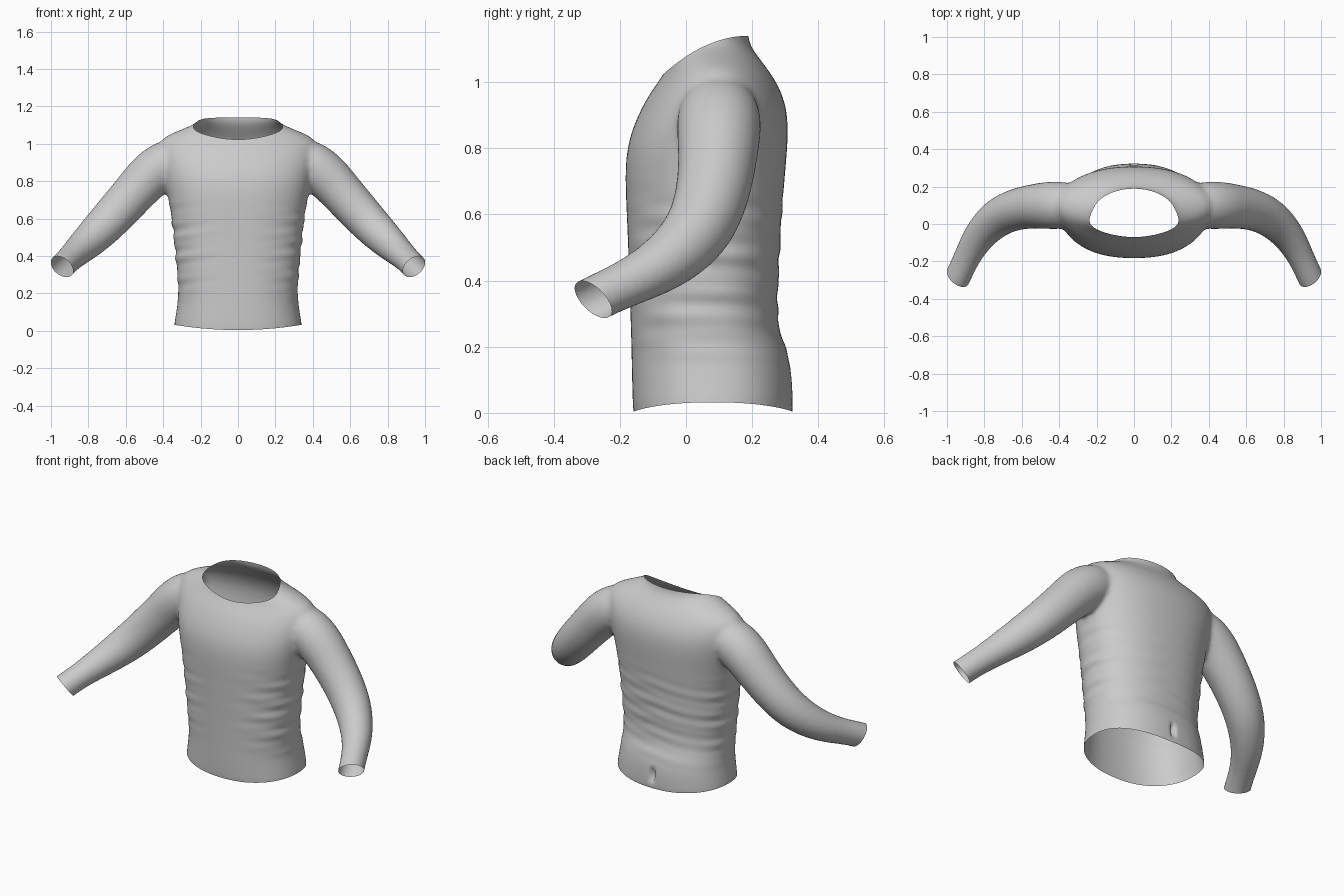
import bpy, bmesh, math
from mathutils import Vector

cube = bpy.data.objects.get("Cube")
if cube:
    bpy.data.objects.remove(cube)

SIDES = 32
ANGLES = [2 * math.pi * i / SIDES for i in range(SIDES)]


def signed_pow(v, p):
    return math.copysign(abs(v) ** p, v)


def loft(bm, rings):
    """Closed tube through a list of point rings."""
    loops = [[bm.verts.new(p) for p in ring] for ring in rings]
    for a, b in zip(loops, loops[1:]):
        for i in range(SIDES):
            j = (i + 1) % SIDES
            bm.faces.new((a[i], a[j], b[j], b[i]))
    bm.faces.new(loops[0])
    bm.faces.new(loops[-1])


def torso_ring(z, half, front, back, power):
    mid, depth = (front + back) / 2, (back - front) / 2
    return [Vector((half * signed_pow(math.cos(a), 2 / power),
                    mid + depth * signed_pow(math.sin(a), 2 / power), z)) for a in ANGLES]


def sleeve_rings(path, side):
    pts = [Vector((x * side, y, z)) for x, y, z, r in path]
    rings = []
    for i, p in enumerate(pts):
        along = pts[min(i + 1, len(pts) - 1)] - pts[max(i - 1, 0)]
        turn = along.to_track_quat('Z', 'Y')
        r = path[i][3]
        rings.append([p + turn @ Vector((r * math.cos(a), r * math.sin(a), 0)) for a in ANGLES])
    return rings


# Torso: height, half width, front y, back y, roundness
TORSO = [
    (-.08, .35, -.16, .325, 2.3), (.03, .345, -.162, .325, 2.3), (.12, .327, -.165, .322, 2.3),
    (.2, .32, -.166, .305, 2.3), (.26, .322, -.168, .275, 2.3), (.4, .335, -.172, .28, 2.3),
    (.6, .355, -.18, .29, 2.3), (.74, .38, -.187, .302, 2.3), (.83, .4, -.174, .31, 2.3),
    (.91, .42, -.142, .308, 2.2), (.97, .43, -.108, .29, 2.1), (1.02, .42, -.07, .262, 2),
    (1.055, .36, -.054, .235, 2), (1.085, .28, -.05, .212, 2), (1.115, .215, -.05, .192, 2),
    (1.15, .2, -.05, .187, 2), (1.24, .2, -.05, .187, 2)]
# Sleeve: centre and radius from shoulder to past the cuff
SLEEVE = [
    (.27, .1, .93, .09), (.36, .1, .91, .128), (.46, .1, .845, .128), (.54, .095, .755, .118),
    (.63, .08, .655, .113), (.73, .04, .545, .106), (.83, -.06, .45, .088),
    (.895, -.18, .39, .07), (.94, -.28, .345, .07), (.98, -.36, .3, .072)]

bm = bmesh.new()
loft(bm, [torso_ring(*row) for row in TORSO])
for side in (1, -1):
    loft(bm, sleeve_rings(SLEEVE, side))
bmesh.ops.recalc_face_normals(bm, faces=bm.faces)
mesh = bpy.data.meshes.new("shirt_form")
bm.to_mesh(mesh)
bm.free()
shirt = bpy.data.objects.new("shirt", mesh)
bpy.context.collection.objects.link(shirt)

# Fuse torso and sleeves into one soft skin
sub = shirt.modifiers.new("round", 'SUBSURF')
sub.levels = 2
fuse = shirt.modifiers.new("fuse", 'REMESH')
fuse.mode = 'VOXEL'
fuse.voxel_size = .012
soft = shirt.modifiers.new("soften", 'SMOOTH')
soft.factor = .5
soft.iterations = 10
dg = bpy.context.evaluated_depsgraph_get()
skin = bpy.data.meshes.new_from_object(shirt.evaluated_get(dg))
shirt.modifiers.clear()
shirt.data = skin
bpy.data.meshes.remove(mesh)

bm = bmesh.new()
bm.from_mesh(skin)


def open_end(point, normal, bend=None):
    """Cut the skin open along a plane, optionally bent by a height offset."""
    if bend:
        for v in bm.verts:
            v.co.z += bend(v.co)
    geom = bm.verts[:] + bm.edges[:] + bm.faces[:]
    bmesh.ops.bisect_plane(bm, geom=geom, plane_co=point, plane_no=normal, clear_outer=True)
    if bend:
        for v in bm.verts:
            v.co.z -= bend(v.co)


# Neck dips at the front, hem rises at the sides, cuffs are square to the arm
open_end((0, 0, 1.14), (0, 0, 1), lambda c: .1 * (max(0, .19 - c.y) / .24) ** 2)
open_end((0, 0, .004), (0, 0, -1), lambda c: -.028 * min(1, abs(c.x) / .34) ** 2)
for side in (1, -1):
    open_end((.942 * side, -.28, .343), (.5 * side, -.62, -.6))

# Soft cloth folds on the flanks and lower back, and a pinched crease at the back hem
bm.normal_update()
moves = []
for v in bm.verts:
    x, y, z = v.co
    if abs(x) < .4 and .12 < z < .72:
        fade = math.sin(math.pi * (z - .12) / .6)
        flank = max(abs(x) / .36, (y - .1) / .25, 0) ** 2
        wave = math.sin(z * 62 + 9 * abs(x) + 5 * y) + .6 * math.sin(z * 105 - 14 * x)
        moves.append((v, v.normal * .0035 * fade * min(flank, 1) * wave))
    if y > .2 and abs(x) < .02 and .03 < z < .13:
        depth = (1 - abs(x) / .02) * math.sin(math.pi * (z - .03) / .1)
        moves.append((v, Vector((0, -.03 * depth, 0))))
for v, move in moves:
    v.co += move
bm.to_mesh(skin)
bm.free()

# Plain grey cloth
cloth = bpy.data.materials.new("grey_cloth")
cloth.use_nodes = True
colour = (.6, .6, .6, 1)
cloth.diffuse_color = colour
cloth.node_tree.nodes["Principled BSDF"].inputs["Base Color"].default_value = colour
skin.materials.clear()
skin.materials.append(cloth)
skin.name = "shirt"
for p in skin.polygons:
    p.use_smooth = True
    p.material_index = 0
